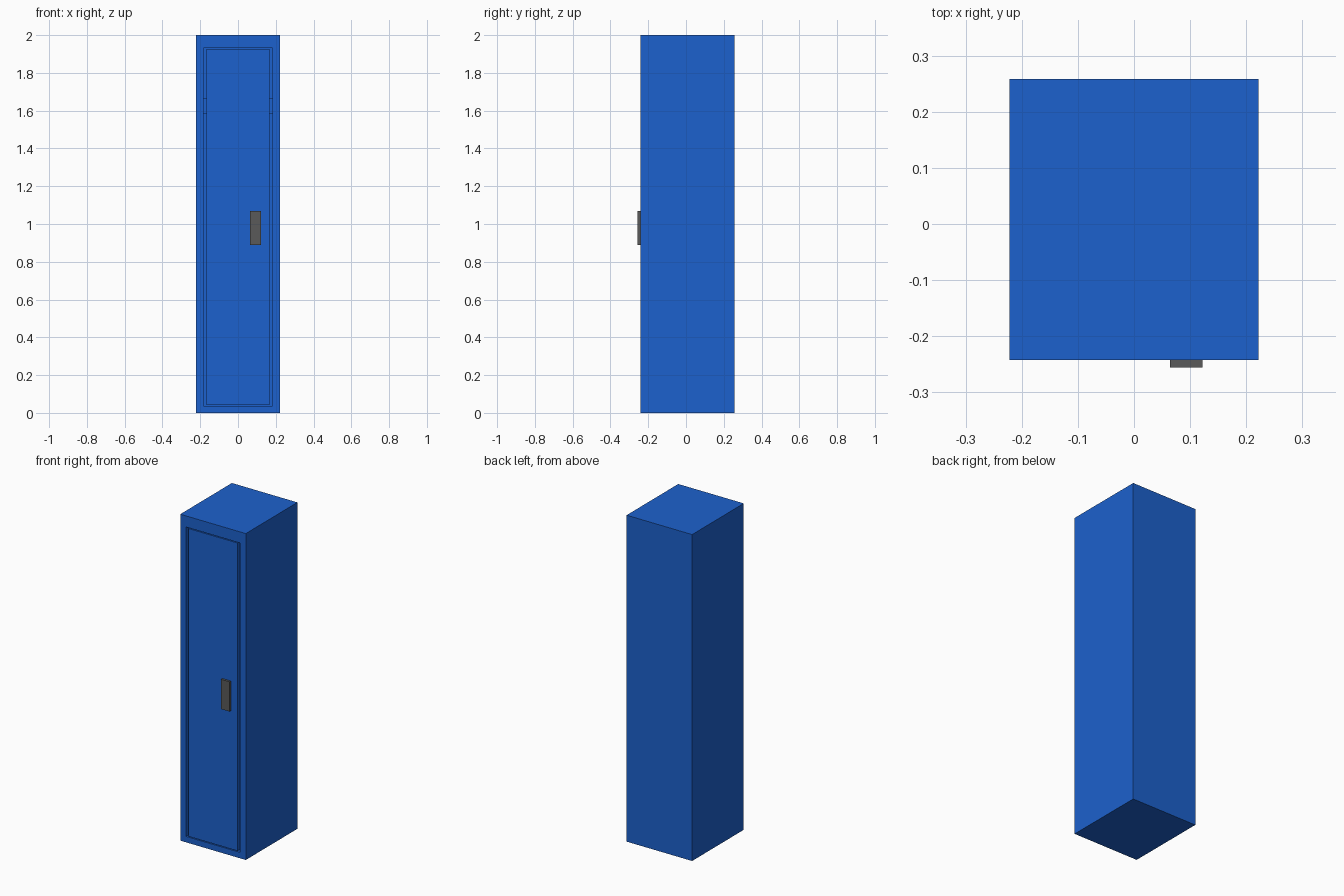
import bpy, bmesh
from mathutils import Vector

if "Cube" in bpy.data.objects:
    bpy.data.objects.remove(bpy.data.objects["Cube"])


def material(name, color):
    m = bpy.data.materials.new(name)
    m.diffuse_color = color
    m.use_nodes = True
    m.node_tree.nodes["Principled BSDF"].inputs["Base Color"].default_value = m.diffuse_color
    return m


BLUE = material("blue_paint", (0.012, 0.12, 0.61, 1))
DARK = material("dark_metal", (0.1, 0.1, 0.1, 1))


def box_bmesh(lo, hi):
    bm = bmesh.new()
    bmesh.ops.create_cube(bm, size=1)
    lo, hi = Vector(lo), Vector(hi)
    for v in bm.verts:
        v.co = Vector([lo[i] + (v.co[i] + 0.5) * (hi[i] - lo[i]) for i in range(3)])
    return bm


def finish(name, bm, mat):
    bmesh.ops.recalc_face_normals(bm, faces=bm.faces)
    mesh = bpy.data.meshes.new(name)
    bm.to_mesh(mesh)
    bm.free()
    mesh.materials.append(mat)
    obj = bpy.data.objects.new(name, mesh)
    bpy.context.collection.objects.link(obj)
    return obj


FRONT, BACK = -0.242, 0.258
X_OPEN, Z_LOW, Z_HIGH = 0.183, 0.036, 1.932

# Cabinet shell: inset the front face, then push it back to hollow the inside
bm = box_bmesh((-0.222, FRONT, 0), (0.222, BACK, 2))
bm.normal_update()
front = min(bm.faces, key=lambda f: f.calc_center_median().y)
bmesh.ops.inset_region(bm, faces=[front], thickness=0.04)
for v in front.verts:
    v.co.x = X_OPEN if v.co.x > 0 else -X_OPEN
    v.co.z = Z_HIGH if v.co.z > 1 else Z_LOW
walls = bmesh.ops.extrude_discrete_faces(bm, faces=[front])["faces"]
for v in walls[0].verts:
    v.co.y = BACK - 0.035
finish("cabinet_shell", bm, BLUE)

# Inner shelf, seen only through the door gaps
finish("shelf", box_bmesh((-X_OPEN, -0.2, 1.583), (X_OPEN, BACK - 0.035, 1.668)), BLUE)

# Door, flush with the front and narrower than its opening
finish("door", box_bmesh((-0.167, FRONT, Z_LOW + 0.005), (0.167, FRONT + 0.03, Z_HIGH - 0.005)), BLUE)

# Handle plate
finish("handle", box_bmesh((0.064, -0.256, 0.888), (0.122, FRONT, 1.07)), DARK)
